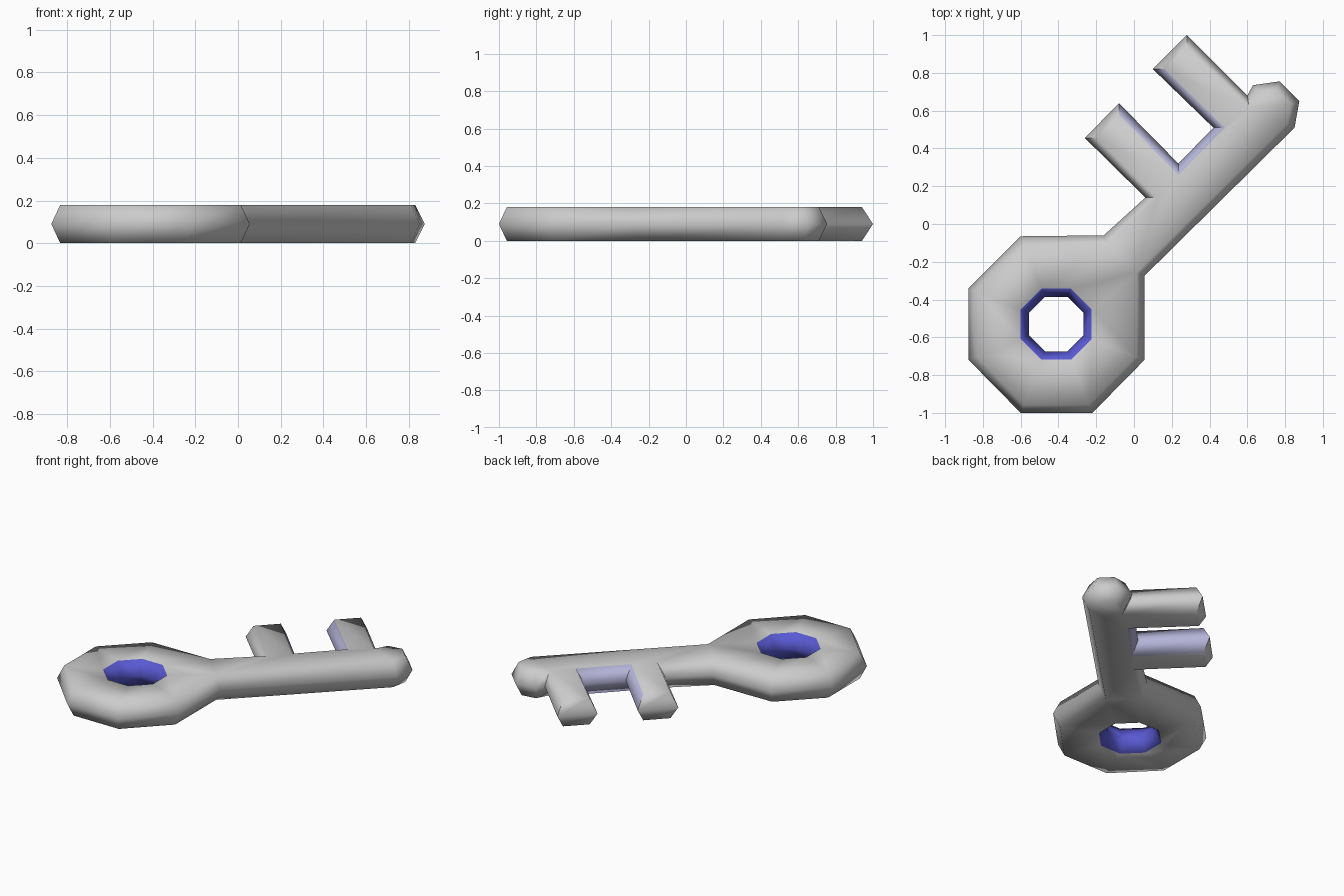
import bpy, bmesh, math
from mathutils import Vector

if "Cube" in bpy.data.objects:
    bpy.data.objects.remove(bpy.data.objects["Cube"])

HALF, INSET = 0.09, 0.042

# Widest outline of the key, counter-clockwise: bow, shaft tip, two teeth
outline = [Vector(p) for p in (
    (-.16, -.06), (-.6, -.065), (-.875, -.34), (-.875, -.72),
    (-.6, -1), (-.22, -1), (.055, -.72), (.055, -.275),
    (.85, .51), (.875, .65), (.77, .755), (.63, .735), (.6, .68),
    (.28, 1), (.1, .82), (.42, .51), (.235, .32),
    (-.08, .64), (-.26, .455), (.06, .14))]


def inset(points, d):
    """Mitred inward offset of a counter-clockwise polygon."""
    result = []
    for i, p in enumerate(points):
        a = (p - points[i - 1]).normalized()
        b = (points[(i + 1) % len(points)] - p).normalized()
        na, nb = Vector((-a.y, a.x)), Vector((-b.y, b.x))
        result.append(p + (na + nb) * d / (1 + na.dot(nb)))
    return result


def octagon(apothem):
    r = apothem / math.cos(math.pi / 8)
    return [Vector((-.412 + r * math.cos(math.radians(67.5 + 45 * k)),
                    -.53 + r * math.sin(math.radians(67.5 + 45 * k))))
            for k in range(8)]


def material(name, color):
    m = bpy.data.materials.new(name)
    m.diffuse_color = (*color, 1)
    m.use_nodes = True
    m.node_tree.nodes["Principled BSDF"].inputs["Base Color"].default_value = m.diffuse_color
    return m


bm = bmesh.new()


def layers(narrow, wide):
    """Bottom, middle and top vertex rings."""
    return [[bm.verts.new((p.x, p.y, z)) for p in pts]
            for pts, z in ((narrow, 0), (wide, HALF), (narrow, 2 * HALF))]


def walls(rings, slot_for):
    n = len(rings[0])
    for low, high in zip(rings, rings[1:]):
        for i in range(n):
            j = (i + 1) % n
            bm.faces.new((low[i], low[j], high[j], high[i])).material_index = slot_for(i)


outer = layers(inset(outline, INSET), outline)
hole = layers(octagon(.188), octagon(.144))

# Bevelled sides: outer rim, notch between the teeth, bow hole
walls(outer, lambda i: 2 if i in (14, 15, 16) or i < 0 else 0)
walls(hole, lambda i: 1)

# Top and bottom faces: bow ring, shaft, rounded tip, teeth
for o, h in ((outer[0], hole[0]), (outer[2], hole[2])):
    for k in range(8):
        j = (k + 1) % 8
        bm.faces.new((o[k], o[j], h[j], h[k]))
    for ids in ((0, 7, 8, 12, 15, 16, 19), (8, 9, 10, 11, 12),
                (12, 13, 14, 15), (16, 17, 18, 19)):
        bm.faces.new([o[i] for i in ids])

bmesh.ops.recalc_face_normals(bm, faces=bm.faces)
mesh = bpy.data.meshes.new("key")
bm.to_mesh(mesh)
bm.free()
for m in (material("grey", (.8, .8, .8)), material("hole_blue", (.1, .1, .65)),
          material("notch_blue_grey", (.45, .45, .68))):
    mesh.materials.append(m)
key = bpy.data.objects.new("key", mesh)
bpy.context.collection.objects.link(key)

# Smooth rounded look with sharp tooth corners
bpy.context.view_layer.objects.active = key
key.select_set(True)
bpy.ops.object.shade_smooth_by_angle(angle=math.radians(70))
